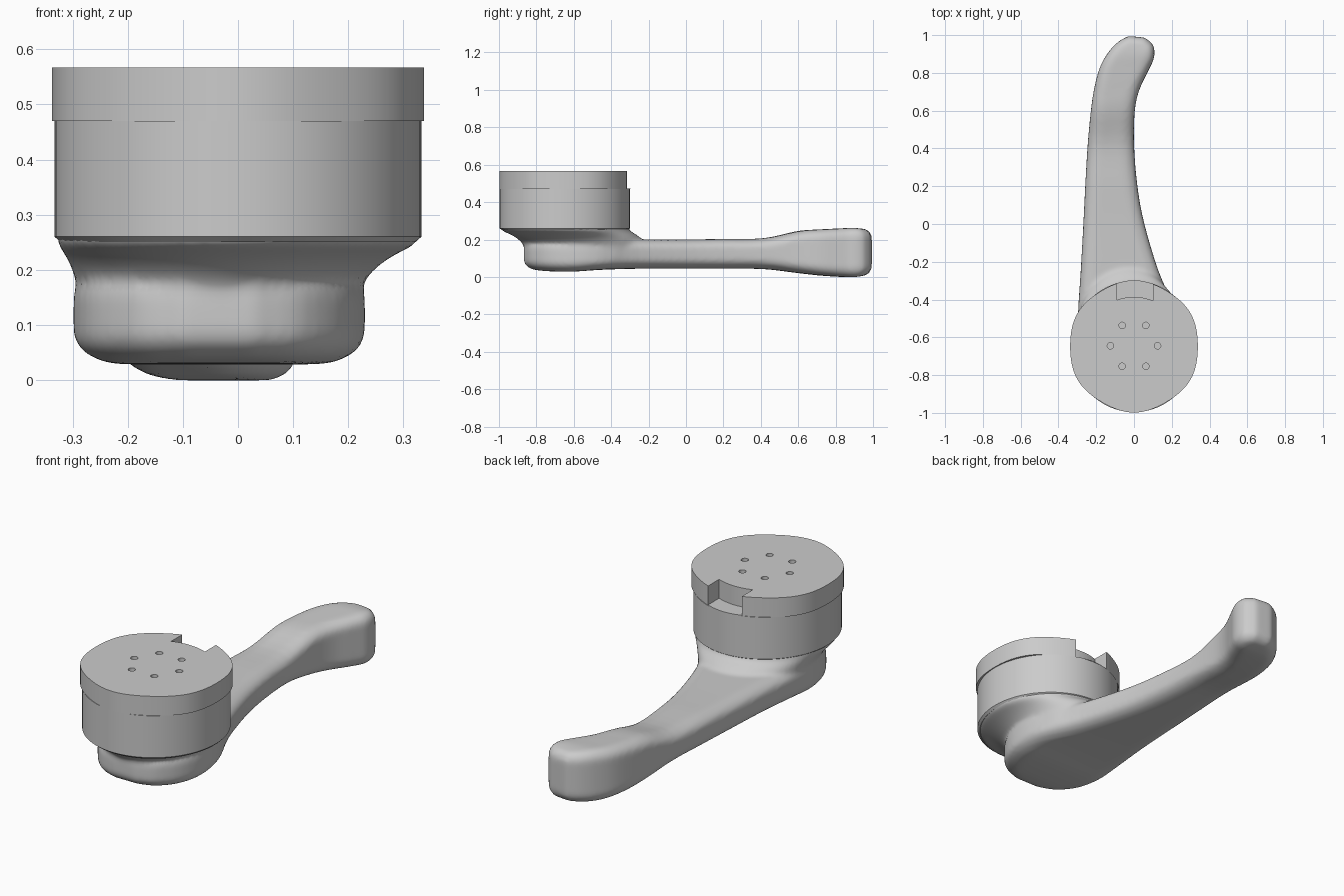
import bpy, bmesh
from math import sin, cos, pi, sqrt
from mathutils import Vector

if "Cube" in bpy.data.objects:
    bpy.data.objects.remove(bpy.data.objects["Cube"])

HEAD_Y = -0.648


def loft(bm, rings, caps=True):
    """Skin a stack of closed rings; optionally cap both ends."""
    vs = [[bm.verts.new(p) for p in r] for r in rings]
    n = len(vs[0])
    for a, b in zip(vs, vs[1:]):
        for i in range(n):
            j = (i + 1) % n
            bm.faces.new((a[i], a[j], b[j], b[i]))
    if caps:
        bm.faces.new(vs[0])
        bm.faces.new(vs[-1])
    return vs


def finish(bm, name):
    bmesh.ops.recalc_face_normals(bm, faces=bm.faces)
    me = bpy.data.meshes.new(name)
    bm.to_mesh(me)
    bm.free()
    ob = bpy.data.objects.new(name, me)
    bpy.context.collection.objects.link(ob)
    bpy.ops.object.select_all(action='DESELECT')
    ob.select_set(True)
    bpy.context.view_layer.objects.active = ob
    return ob


def spline(pts, steps):
    """Catmull-Rom through tuples of any length."""
    pts = [Vector(p) for p in pts]
    p = [2 * pts[0] - pts[1]] + pts + [2 * pts[-1] - pts[-2]]
    out = []
    for a, b, c, d in zip(p, p[1:], p[2:], p[3:]):
        for k in range(steps):
            t = k / steps
            out.append(0.5 * (2 * b + (c - a) * t + (2 * a - 5 * b + 4 * c - d) * t * t
                              + (3 * b - a - 3 * c + d) * t ** 3))
    return out + [pts[-1]]


# Lever arm stations: left x, left y, right x, right y, bottom z, top z
stations = [
    (-.10, -.867, .03, -.867, .035, .20),
    (-.19, -.825, .12, -.825, .032, .20),
    (-.265, -.73, .195, -.73, .029, .20),
    (-.296, -.60, .229, -.60, .029, .20),
    (-.295, -.45, .215, -.45, .038, .20),
    (-.282, -.25, .13, -.25, .044, .20),
    (-.268, 0, .055, 0, .044, .20),
    (-.258, .20, .018, .20, .044, .203),
    (-.245, .42, 0, .42, .042, .207),
    (-.228, .60, .004, .60, .021, .245),
    (-.21, .72, .028, .71, .008, .254),
    (-.18, .83, .075, .81, .001, .259),
    (-.135, .91, .106, .88, -.001, .262),
    (-.085, .963, .102, .945, .002, .26),
    (-.03, .995, .058, .987, .005, .257),
]
st = spline(stations, 4)
n = len(st)
plan = [Vector((s[0], s[1])) for s in st] + [Vector((s[2], s[3])) for s in reversed(st)]
zs = [(s[4], s[5]) for s in st]
zs += zs[::-1]
N = len(plan)


def arm_ring(inset, z_fn):
    ring = []
    for i, p in enumerate(plan):
        t = (plan[(i + 1) % N] - plan[i - 1]).normalized()
        f = min(1, max(0.62, 1 - (p.y - 0.5) * 0.9))
        q = p + Vector((t.y, -t.x)) * inset * f
        ring.append((q.x, q.y, z_fn(*zs[i])))
    return ring


rings = []
for k in range(7):                      # rounded underside
    a = pi / 2 * k / 6
    rings.append(arm_ring(.085 * (1 - sin(a)), lambda b, t: b + .055 * (1 - cos(a))))
for k in range(7):                      # rounded top
    a = pi / 2 * k / 6
    rings.append(arm_ring(.075 * (1 - cos(a)), lambda b, t: t - .05 * (1 - sin(a))))
bm = bmesh.new()
vs = loft(bm, rings, caps=False)
for r in (vs[0], vs[-1]):
    for i in range(n - 1):
        bm.faces.new((r[i], r[i + 1], r[N - 2 - i], r[N - 1 - i]))

# Flared neck between arm and head, stretched backwards into the arm
neck = []
for z, s, r in [(.10, 0, .33), (.165, 0, .33), (.182, .08, .33), (.197, .2, .33), (.212, .36, .33),
                (.226, .56, .33), (.24, .82, .33), (.25, .97, .33), (.258, 1, .33), (.30, 1, .32)]:
    ring = []
    for k in range(72):
        a = 2 * pi * k / 72
        low = Vector((-.035 + .257 * cos(a), -.54 + .327 * sin(a), z))
        top = Vector((r * cos(a), HEAD_Y + (r + .012) * sin(a), z))
        ring.append(low.lerp(top, s))
    neck.append(ring)
loft(bm, neck)
arm = finish(bm, "lever_arm")
m = arm.modifiers.new("blend", 'REMESH')
m.mode = 'VOXEL'
m.voxel_size = 0.011
m.use_smooth_shade = True
m = arm.modifiers.new("soften", 'SMOOTH')
m.factor = 0.5
m.iterations = 7


# Round head with a slightly lobed rim
def head_ring(rx, ry, z, lobe=0.0):
    out = []
    for k in range(96):
        a = 2 * pi * k / 96
        w = 1 - lobe * cos(6 * a)
        out.append((rx * w * cos(a), HEAD_Y + ry * w * sin(a), z))
    return out


bm = bmesh.new()
loft(bm, [head_ring(.322, .336, .25), head_ring(.333, .348, .26), head_ring(.333, .348, .47),
          head_ring(.342, .346, .47, .012), head_ring(.342, .346, .567, .012)])
head = finish(bm, "head")

# Cutters: curved notch at the back of the rim and six small holes
bm = bmesh.new()
arc = [(x, HEAD_Y + sqrt(.262 ** 2 - x * x)) for x in [-.09 + .19 * k / 8 for k in range(9)]]
outline = arc + [(.10, -.2), (-.09, -.2)]
loft(bm, [[(x, y, z) for x, y in outline] for z in (.472, .65)])
for k in range(6):
    cx, cy = .125 * cos(k * pi / 3), HEAD_Y + .003 + .125 * sin(k * pi / 3)
    loft(bm, [[(cx + .017 * cos(j * pi / 10), cy + .017 * sin(j * pi / 10), z)
               for j in range(20)] for z in (.53, .65)])
cutter = finish(bm, "head_cutter")
cutter.hide_render = True

bpy.ops.object.select_all(action='DESELECT')
head.select_set(True)
bpy.context.view_layer.objects.active = head
m = head.modifiers.new("cut", 'BOOLEAN')
m.operation = 'DIFFERENCE'
m.solver = 'EXACT'
m.object = cutter
bpy.ops.object.modifier_apply(modifier=m.name)
bpy.data.objects.remove(cutter)
bpy.ops.object.shade_smooth_by_angle(angle=0.6)
